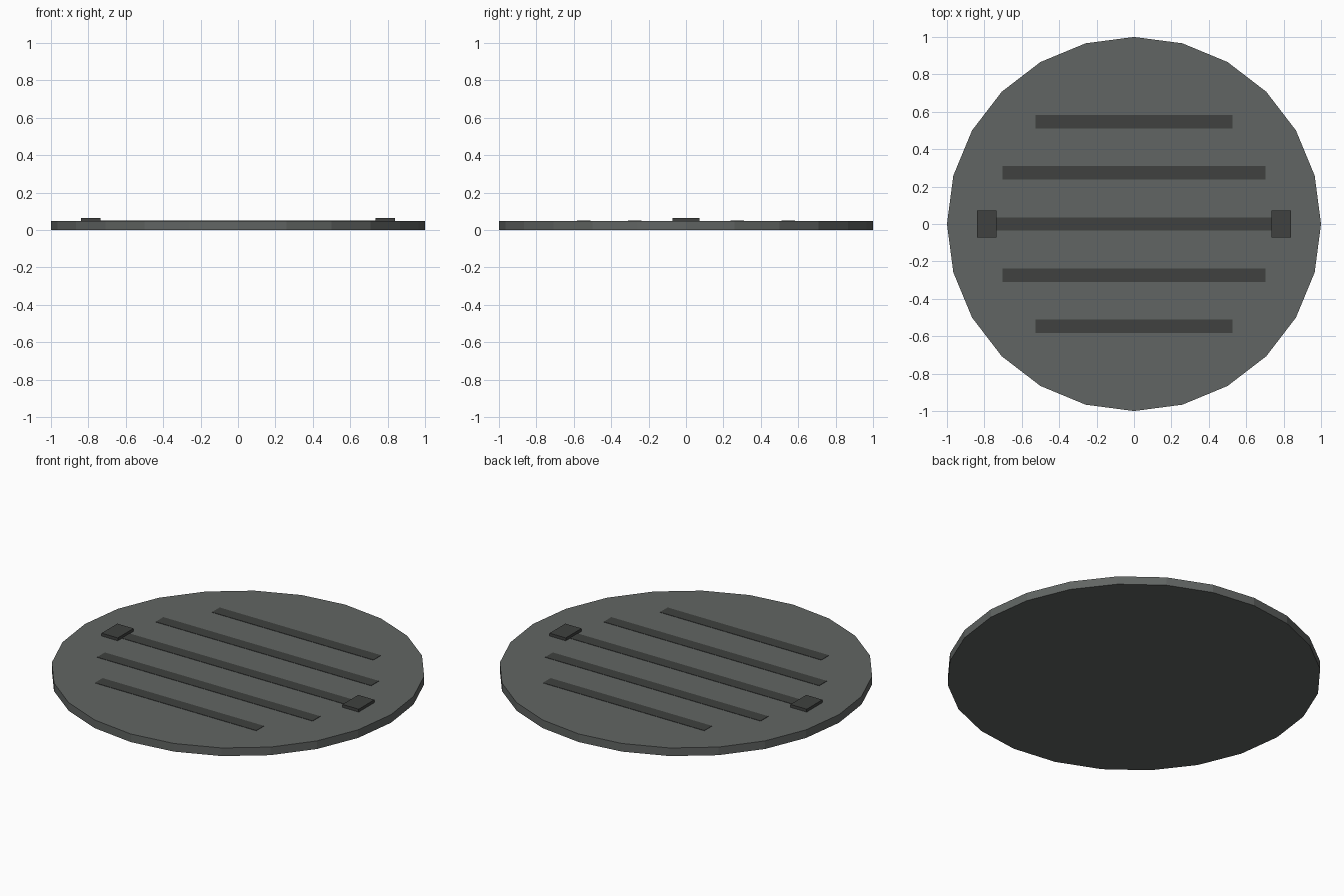
import bpy

if "Cube" in bpy.data.objects:
    bpy.data.objects.remove(bpy.data.objects["Cube"])


def material(name, color):
    m = bpy.data.materials.new(name)
    m.diffuse_color = (*color, 1)
    m.use_nodes = True
    m.node_tree.nodes["Principled BSDF"].inputs["Base Color"].default_value = m.diffuse_color
    return m


plate_grey = material("plate_grey", (0.12, 0.13, 0.125))
dark_grey = material("dark_grey", (0.05, 0.053, 0.05))

TOP = 0.048


def box(name, x, y, z0, z1, sx, sy):
    bpy.ops.mesh.primitive_cube_add(size=1, location=(x, y, (z0 + z1) / 2))
    ob = bpy.context.object
    ob.name = name
    ob.scale = (sx, sy, z1 - z0)
    bpy.ops.object.transform_apply(location=False, rotation=False, scale=True)
    ob.data.materials.append(dark_grey)
    return ob


# Round cover plate, first corner on the x axis
bpy.ops.mesh.primitive_cylinder_add(vertices=24, radius=1, depth=TOP,
                                    location=(0, 0, TOP / 2))
plate = bpy.context.object
plate.name = "cover_plate"
plate.data.materials.append(plate_grey)

# Nearly flush grip bars
for i, half in zip(range(-2, 3), (0.527, 0.704, 0.76, 0.704, 0.527)):
    box(f"grip_bar_{i + 3}", 0, i * 0.273, TOP - 0.01, TOP + 0.002,
        half * 2, 0.072)

# Raised lifting pads at both ends of the middle bar
for side, name in ((-1, "left"), (1, "right")):
    box(f"{name}_lifting_pad", side * 0.787, 0, TOP - 0.01, 0.065, 0.106, 0.147)
